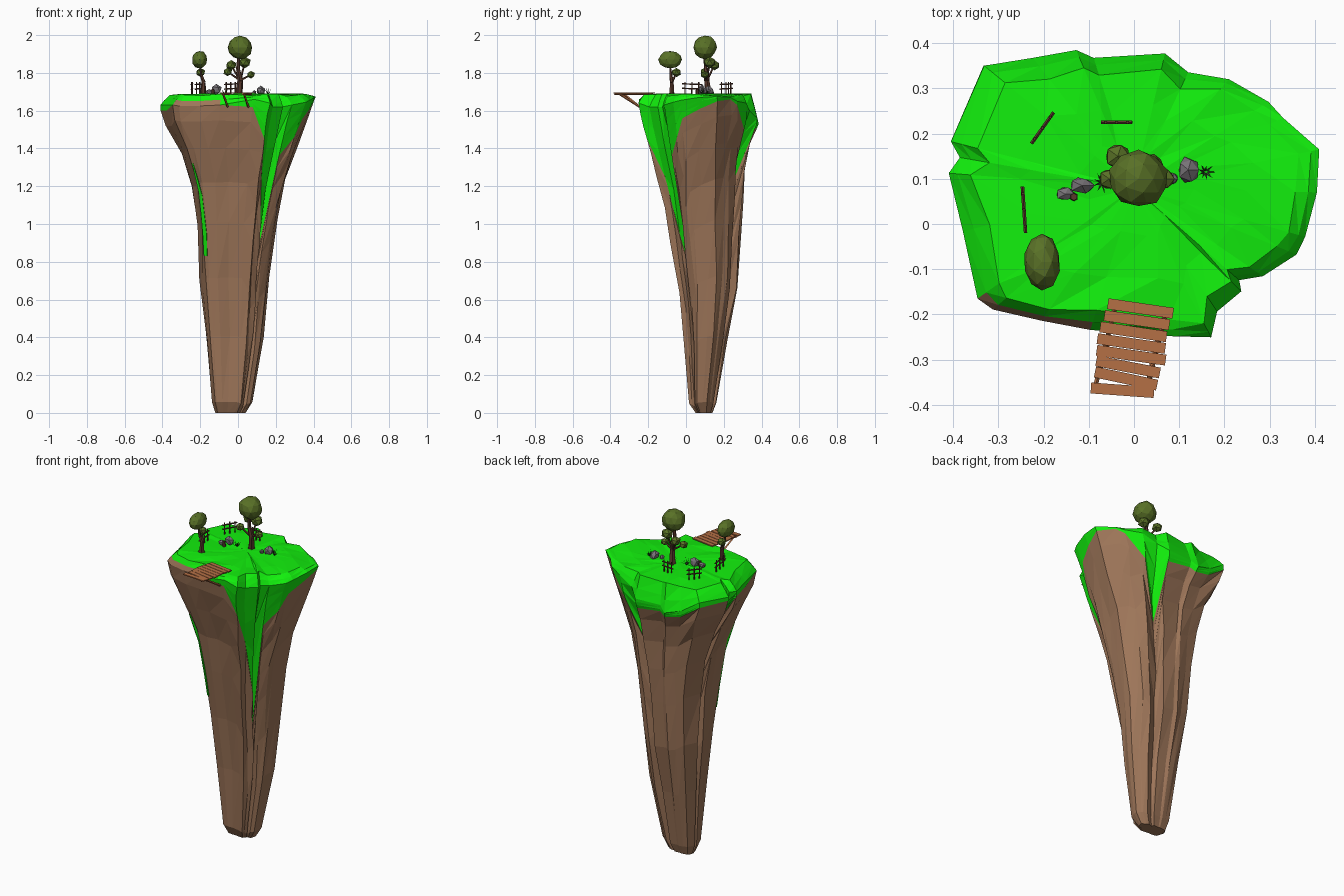
import bpy, bmesh, math, random
from mathutils import Vector, Matrix

if "Cube" in bpy.data.objects:
    bpy.data.objects.remove(bpy.data.objects["Cube"])

random.seed(4)

def mat(name, rgb):
    m = bpy.data.materials.new(name)
    m.diffuse_color = (*rgb, 1)
    m.use_nodes = True
    m.node_tree.nodes["Principled BSDF"].inputs["Base Color"].default_value = m.diffuse_color
    return m

GREEN = mat("grass", (0.006, 0.87, 0.004))
BROWN = mat("earth", (0.34, 0.18, 0.10))
WOOD = mat("plank_wood", (0.46, 0.16, 0.06))
BARK = mat("bark", (0.10, 0.04, 0.025))
LEAF = mat("leaves", (0.10, 0.165, 0.02))
STONE = mat("stone", (0.19, 0.175, 0.19))
BLADE = mat("dark_grass", (0.02, 0.05, 0.015))

def finish(name, bm, *mats):
    bmesh.ops.remove_doubles(bm, verts=bm.verts, dist=0.0004)
    bmesh.ops.recalc_face_normals(bm, faces=bm.faces)
    me = bpy.data.meshes.new(name)
    bm.to_mesh(me)
    bm.free()
    for m in mats:
        me.materials.append(m)
    ob = bpy.data.objects.new(name, me)
    bpy.context.collection.objects.link(ob)
    return ob

# Cliff plan: x, y, rim height, height where grass ends
PLAN = [(-.41, .11, 1.63, 1.60), (-.385, .145, 1.63, 1.45), (-.405, .18, 1.62, 1.60),
        (-.33, .35, 1.63, 1.60), (-.225, .37, 1.56, 1.52), (-.125, .39, 1.53, 1.50),
        (-.08, .37, 1.56, 1.52), (.09, .38, 1.56, 1.50), (.14, .335, 1.60, 1.18),
        (.22, .32, 1.64, 1.50), (.305, .27, 1.65, 1.63), (.33, .235, 1.67, 1.66),
        (.41, .165, 1.675, 1.65), (.405, .07, 1.67, 1.61), (.385, -.03, 1.655, 1.56),
        (.37, -.07, 1.645, 1.46), (.30, -.12, 1.63, 1.36), (.25, -.13, 1.62, .70),
        (.255, -.155, 1.62, .95), (.20, -.20, 1.62, 1.25), (.18, -.255, 1.64, 1.45),
        (.09, -.25, 1.66, 1.62), (-.09, -.24, 1.63, 1.63), (-.2, -.22, 1.625, 1.625),
        (-.31, -.195, 1.625, 1.625), (-.345, -.17, 1.63, 1.63), (-.378, -.02, 1.63, 1.60)]
# Extents by height: z, xmin, xmax, ymin, ymax
EXT = [(0, -.12, .04, .05, .14), (.05, -.137, .075, .015, .16), (.4, -.17, .135, -.012, .22),
       (.7, -.2, .165, -.05, .275), (1.0, -.22, .2, -.105, .295), (1.2, -.245, .24, -.14, .31),
       (1.38, -.305, .303, -.19, .322), (1.53, -.385, .355, -.235, .385),
       (1.6, -.41, .38, -.25, .39), (1.67, -.41, .41, -.26, .39)]
CLEFT = {8: .22, 17: .22, 22: .08, 1: .1}
N = len(PLAN)

def surf(k, z):
    """Point of the cliff wall on column k at height z."""
    i = max(j for j in range(len(EXT) - 1) if EXT[j][0] <= z)
    a, b = EXT[i], EXT[i + 1]
    t = min((z - a[0]) / (b[0] - a[0]), 1)
    x0, x1, y0, y1 = [p + (q - p) * t for p, q in zip(a[1:], b[1:])]
    x = x0 + (x1 - x0) * (PLAN[k][0] + .41) / .82
    y = y0 + (y1 - y0) * (PLAN[k][1] + .26) / .65
    c = Vector(((x0 + x1) / 2, (y0 + y1) / 2, z))
    s = 1 - CLEFT.get(k, 0) * min(1, max(0, (1.6 - z) / .4))
    return c + (Vector((x, y, z)) - c) * s

def grid(bm, rows):
    vs = [[bm.verts.new(p) for p in r] for r in rows]
    for a, b in zip(vs, vs[1:]):
        for k in range(N):
            j = (k + 1) % N
            bm.faces.new((a[k], a[j], b[j]))
            bm.faces.new((a[k], b[j], b[k]))
    return vs

# Rock column
STEPS = (0, .05, .14, .25, .38, .56, .75, .965, 1)
rock_rows = []
for s in STEPS:
    row = []
    for k in range(N):
        p = surf(k, PLAN[k][3] * (1 - s))
        if 0 < s < .96:
            p += Vector((random.uniform(-.006, .006), random.uniform(-.006, .006), 0))
        row.append(p)
    rock_rows.append(row)
bm = bmesh.new()
rings = grid(bm, rock_rows)
bm.faces.new(rings[-1])
finish("rock_column", bm, BROWN)

# Grass cap: meadow, rounded rim (bare earth on the front left) and hanging streaks
rim = [surf(k, PLAN[k][2]) for k in range(N)]
ctr = Vector((0, .08, 0))
cap_rows = []
for f, z, dz in ((.3, 1.687, .003), (.62, 1.685, .006), (.89, 1.684, .007)):
    row = []
    for k, p in enumerate(rim):
        g = f * (.96 if k < 9 or k > 24 else 1.0) + random.uniform(-.03, .03)
        q = ctr + (p - ctr) * g
        row.append(Vector((q.x, q.y, z + random.uniform(-dz, dz))))
    cap_rows.append(row)
# earth ledge rows: lower lip edge, then a mid line between lip and meadow
cap_rows.append([a.lerp(b, .6) + Vector((0, 0, .004)) for a, b in zip(cap_rows[-1], rim)])
cap_rows.append(rim)
for s in (.3, .65, 1):
    cap_rows.append([surf(k, PLAN[k][2] * (1 - s) + PLAN[k][3] * s) if s < 1
                     else rock_rows[0][k] for k in range(N)])
bm = bmesh.new()
rings = grid(bm, cap_rows)
bare = [(22, 23), (23, 24), (24, 25)]
for i, j in bare:
    lip = {rings[3][i], rings[3][j], rings[4][i], rings[4][j]}
    for f in rings[4][i].link_faces[:] + rings[4][j].link_faces[:]:
        if set(f.verts) <= lip:
            f.material_index = 1
mid = bm.verts.new((0, .08, 1.687))
for k in range(N):
    bm.faces.new((mid, rings[0][k], rings[0][(k + 1) % N]))
bmesh.ops.dissolve_degenerate(bm, dist=.0004, edges=bm.edges)
finish("grass_cap", bm, GREEN, BROWN)

# Separate moss streak on the left of the front, closed back into the rock
bm = bmesh.new()
rows = []
for z, w in ((1.32, .1), (1.15, .6), (.95, 1.0), (.83, .9)):
    a, b = surf(25, z), surf(24, z)
    pts = [a + Vector((.01, .03, 0)), a + Vector((-.003, -.006, 0)),
           a.lerp(b, w) + Vector((0, -.006, 0)), a.lerp(b, w) + Vector((.01, .03, 0))]
    rows.append([bm.verts.new(p) for p in pts])
for r, s in zip(rows, rows[1:]):
    for i in range(3):
        bm.faces.new((r[i], r[i + 1], s[i + 1], s[i]))
finish("moss_streak", bm, GREEN)

def rod(bm, a, b, r1, r2, n=6):
    a, b = Vector(a), Vector(b)
    d = b - a
    M = Matrix.Translation((a + b) / 2) @ d.to_track_quat('Z', 'Y').to_matrix().to_4x4()
    bmesh.ops.create_cone(bm, cap_ends=True, segments=n, radius1=r1, radius2=r2,
                          depth=d.length, matrix=M)

def box(bm, c, size, rot):
    M = Matrix.Translation(c) @ Matrix.Rotation(rot, 4, 'Z') @ Matrix.Diagonal((*size, 1))
    bmesh.ops.create_cube(bm, size=1, matrix=M)

def lump(bm, c, size, sub=1, rough=.08):
    M = Matrix.Translation(c) @ Matrix.Diagonal((*size, 1))
    for v in bmesh.ops.create_icosphere(bm, subdivisions=sub, radius=1, matrix=M)['verts']:
        v.co = Vector(c) + (v.co - Vector(c)) * random.uniform(1 - rough, 1 + rough / 3)

# Trees: bent trunk, roots, branches with leaf lumps
def tree(name, path, crown, size, lobes, r0):
    bm = bmesh.new()
    for i, (a, b) in enumerate(zip(path, path[1:])):
        rod(bm, a, b, r0 - .004 * i, r0 - .004 * (i + 1))
    for i in range(4):
        a = i * 1.57 + .5
        base = Vector(path[0])
        rod(bm, base + Vector((0, 0, .02)),
            base + Vector((math.cos(a) * .027, math.sin(a) * .027, -.012)), .007, .003, 5)
    for c, r in lobes:
        rod(bm, path[1], c, .007, .004, 5)
    finish(name + "_trunk", bm, BARK)
    bm = bmesh.new()
    lump(bm, crown, size, 2, .07)
    for c, r in lobes:
        lump(bm, c, (r, r, r * .9))
    finish(name + "_leaves", bm, LEAF)

tree("large_tree", [(.005, .12, 1.685), (.012, .11, 1.76), (.0, .105, 1.82), (.005, .1, 1.9)],
     (.01, .1, 1.935), (.067, .064, .066),
     [((-.055, .1, 1.805), .025), ((.035, .125, 1.855), .035), ((.068, .1, 1.79), .024),
      ((-.036, .15, 1.84), .031)], .019)
tree("small_tree", [(-.185, -.075, 1.685), (-.182, -.075, 1.75), (-.195, -.08, 1.79),
                    (-.203, -.085, 1.85)],
     (-.204, -.084, 1.87), (.042, .065, .048), [((-.198, -.05, 1.802), .027)], .015)

# Stones
bm = bmesh.new()
for c, s in (((.12, .12, 1.705), (.028, .032, .027)), ((.085, .1, 1.695), (.013, .015, .014)),
             ((-.115, .085, 1.71), (.03, .02, .03)), ((-.152, .066, 1.698), (.024, .018, .017))):
    lump(bm, c, s, 1, .22)
finish("stones", bm, STONE)

# Stump
bm = bmesh.new()
rod(bm, (-.133, .06, 1.68), (-.133, .06, 1.715), .01, .008)
finish("stump", bm, BARK)

# Grass tufts
bm = bmesh.new()
for cx, cy in ((.158, .115), (-.07, .092)):
    for i in range(9):
        a = i * .7
        r = random.uniform(.015, .028)
        side = Vector((-math.sin(a), math.cos(a), 0)) * .003
        base = Vector((cx, cy, 1.683))
        tip = base + Vector((math.cos(a) * r, math.sin(a) * r, random.uniform(.02, .045)))
        bm.faces.new([bm.verts.new(p) for p in (base - side, base + side, tip)])
finish("grass_tufts", bm, BLADE)

# Fences: two rails on three posts
bm = bmesh.new()
for a, b in (((-.227, .178), (-.178, .247)), ((-.073, .225), (-.004, .225)),
             ((-.247, .083), (-.24, -.02))):
    a, b = Vector((*a, 0)), Vector((*b, 0))
    for t in (.15, .5, .85):
        p = a.lerp(b, t)
        rod(bm, p + Vector((0, 0, 1.675)), p + Vector((0, 0, 1.752)), .004, .0035, 5)
    for z in (1.714, 1.738):
        rod(bm, a + Vector((0, 0, z)), b + Vector((0, 0, z + .004)), .0042, .004, 5)
finish("fences", bm, BARK)

# Plank bridge with beams and struts
start, end = Vector((.015, -.187, 1.694)), Vector((-.03, -.368, 1.694))
bm = bmesh.new()
for i in range(8):
    box(bm, start.lerp(end, i / 7) + Vector((random.uniform(-.006, .006), 0, 0)),
        (random.uniform(.14, .158), .024, .006), -.1 + random.uniform(-.11, .1))
for s in (-.055, .055):
    o = Vector((s, -s * .2, -.006))
    rod(bm, start + o, end + o, .005, .005, 4)
    rod(bm, start.lerp(end, .85) + o, Vector((s, -.245, 1.62)), .006, .006, 4)
finish("plank_bridge", bm, WOOD)
